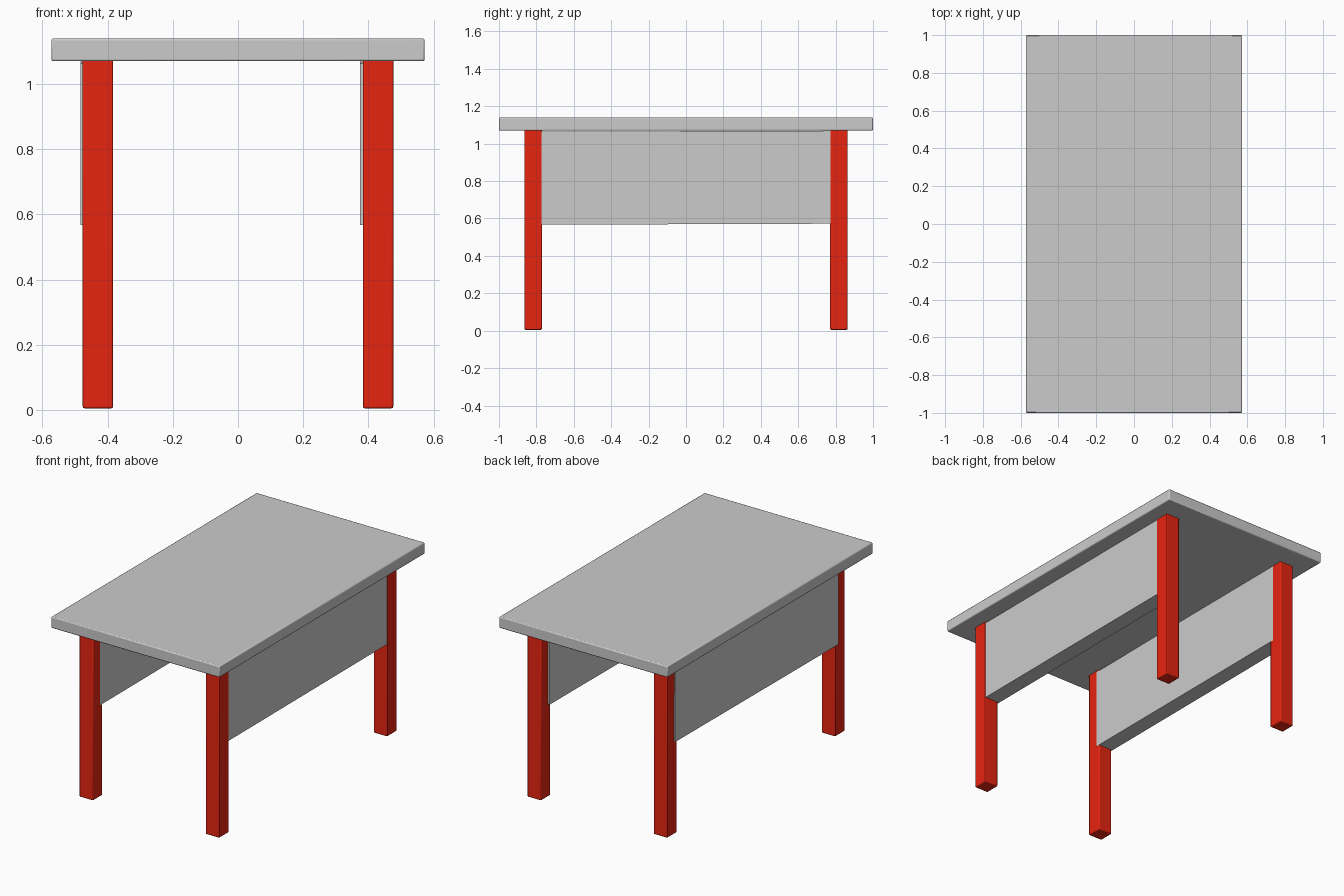
import bpy
from math import radians

if "Cube" in bpy.data.objects:
    bpy.data.objects.remove(bpy.data.objects["Cube"], do_unlink=True)


def make_material(name, colour):
    mat = bpy.data.materials.new(name)
    mat.use_nodes = True
    mat.diffuse_color = colour
    mat.node_tree.nodes["Principled BSDF"].inputs["Base Color"].default_value = colour
    return mat


grey = make_material("light grey", (0.6, 0.6, 0.6, 1))
red = make_material("bright red", (0.8, 0.018, 0.005, 1))


def box(name, centre, size, mat, bevel=0, tilt=0):
    bpy.ops.mesh.primitive_cube_add(size=1, location=centre)
    obj = bpy.context.object
    obj.name = name
    obj.scale = size
    bpy.ops.object.transform_apply(location=False, rotation=False, scale=True)
    obj.rotation_euler.x = tilt
    obj.data.materials.append(mat)
    if bevel:
        mod = obj.modifiers.new("soft edges", "BEVEL")
        mod.width = bevel
        mod.segments = 2
        bpy.ops.object.shade_smooth_by_angle(angle=radians(40))
    return obj


# Table top
box("table_top", (0, 0, 1.105), (1.146, 2, 0.07), grey, 0.006)

# Four legs
for side, x in (("left", 0.43), ("right", -0.43)):
    for end, y in (("front", -0.817), ("back", 0.817)):
        box(f"{end}_{side}_leg", (x, y, 0.54), (0.093, 0.093, 1.07), red, 0.005)

# Deep side panels between the legs
for side, x in (("left", 0.424), ("right", -0.433)):
    box(f"{side}_side_panel", (x, 0, 0.818), (0.1, 1.59, 0.497), grey, tilt=radians(0.2))
